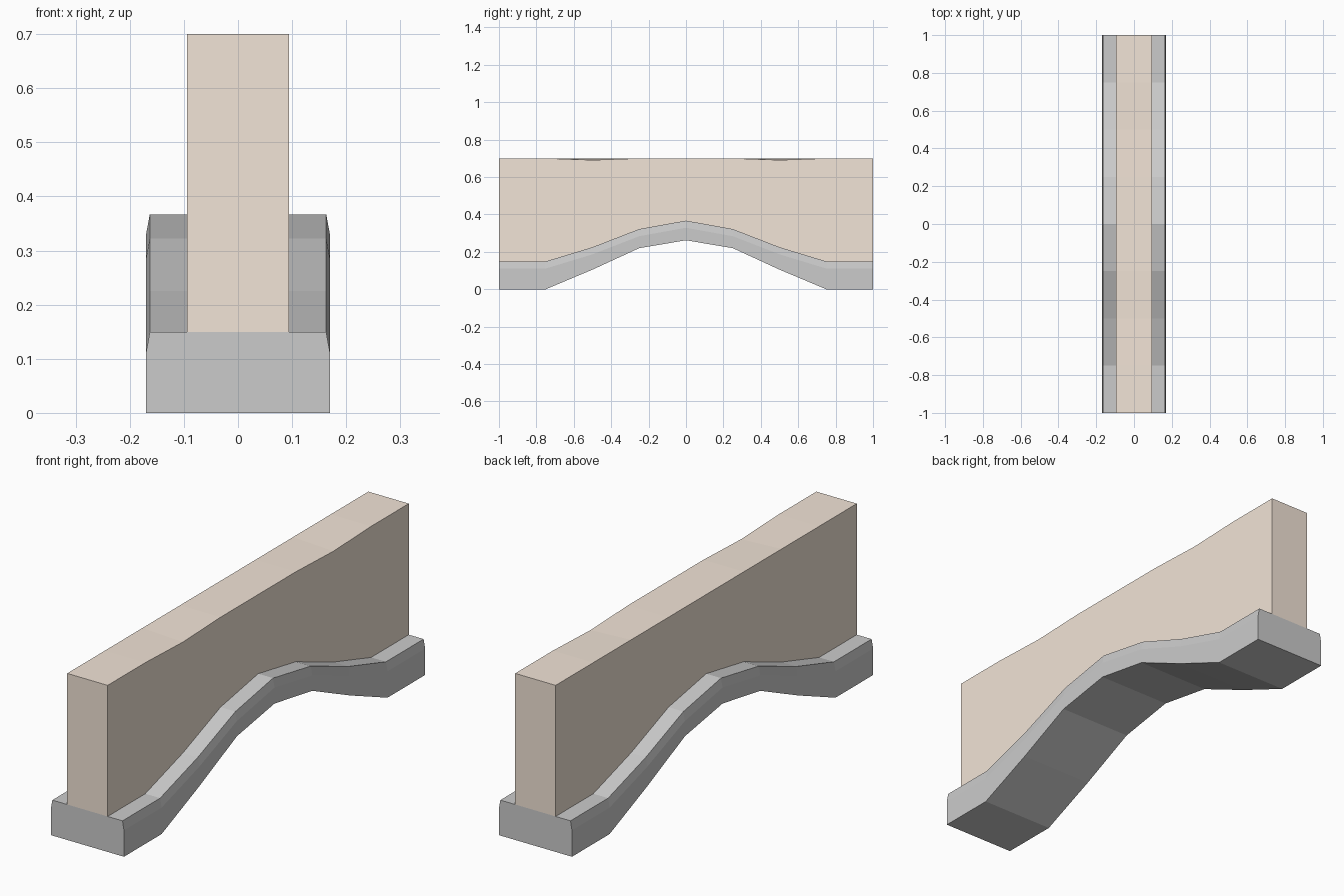
import bpy, bmesh

if "Cube" in bpy.data.objects:
    bpy.data.objects.remove(bpy.data.objects["Cube"])

# Stations along half the length: (y, trim underside z, trim top z, dip of wall's right top edge)
HALF = [(0.0, 0.262, 0.367, 0.0), (0.25, 0.22, 0.322, 0.0), (0.5, 0.105, 0.225, 0.009),
        (0.75, 0.0, 0.149, 0.0), (1.0, 0.0, 0.149, 0.0)]
STATIONS = [(-y, b, t, d) for y, b, t, d in reversed(HALF[1:])] + HALF


def loft(name, section, color=None):
    """Skin a closed cross-section through every station and cap both ends."""
    bm = bmesh.new()
    rings = [[bm.verts.new((x, s[0], z)) for x, z in section(*s[1:])] for s in STATIONS]
    for a, b in zip(rings, rings[1:]):
        for i in range(len(a)):
            j = (i + 1) % len(a)
            bm.faces.new((a[i], a[j], b[j], b[i]))
    bm.faces.new(rings[0])
    bm.faces.new(rings[-1])
    bmesh.ops.recalc_face_normals(bm, faces=bm.faces)
    mesh = bpy.data.meshes.new(name)
    bm.to_mesh(mesh)
    bm.free()
    obj = bpy.data.objects.new(name, mesh)
    bpy.context.collection.objects.link(obj)
    if color:
        mat = bpy.data.materials.new(name + "_paint")
        mat.diffuse_color = color
        mat.use_nodes = True
        mat.node_tree.nodes["Principled BSDF"].inputs["Base Color"].default_value = mat.diffuse_color
        mesh.materials.append(mat)
    return obj


# Arched stone trim with slightly tapered upper sides
def trim_section(bottom, top, dip):
    right = [(0.17, bottom), (0.17, top - 0.038), (0.163, top)]
    return right + [(-x, z) for x, z in reversed(right)]


# Wall standing on the trim, right top edge slightly worn
def wall_section(bottom, top, dip):
    return [(0.094, top), (0.094, 0.7 - dip), (-0.094, 0.7), (-0.094, top)]


loft("arch_trim", trim_section)
loft("wall", wall_section, (0.89, 0.78, 0.68, 1.0))
